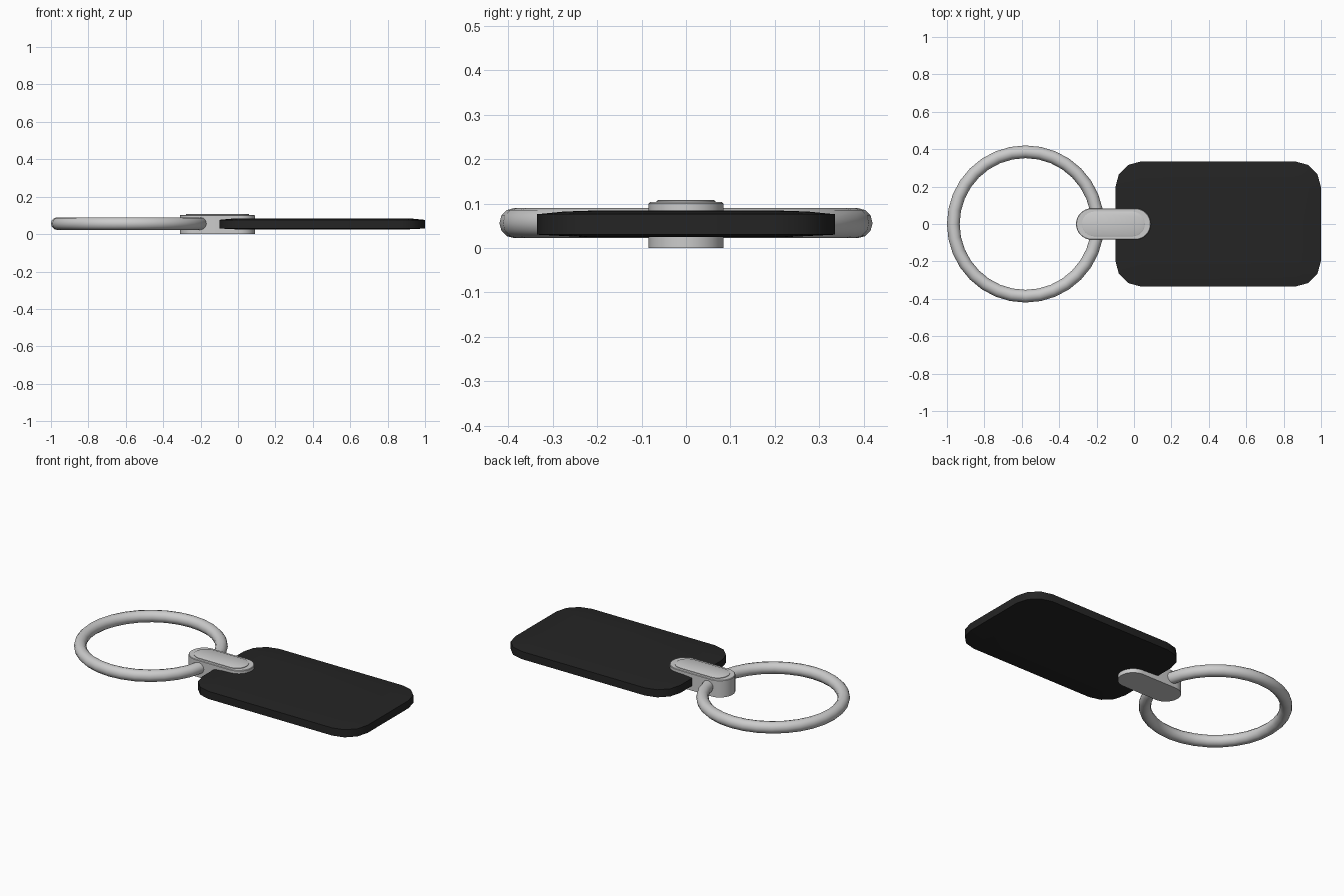
import bpy, bmesh, math

if "Cube" in bpy.data.objects:
    bpy.data.objects.remove(bpy.data.objects["Cube"])

def rounded_rect(x0, x1, hy, r, seg):
    # Outline of a rounded rectangle, counter-clockwise
    pts = []
    corners = [(x1 - r, hy - r, 0), (x0 + r, hy - r, 90),
               (x0 + r, -hy + r, 180), (x1 - r, -hy + r, 270)]
    for cx, cy, a0 in corners:
        for i in range(seg + 1):
            a = math.radians(a0 + 90 * i / seg)
            p = (cx + r * math.cos(a), cy + r * math.sin(a))
            if not pts or math.dist(p, pts[-1]) > 1e-5:
                pts.append(p)
    if math.dist(pts[0], pts[-1]) < 1e-5:
        pts.pop()
    return pts

def stack(name, x0, x1, hy, r, seg, layers, angle):
    # Skin a stack of inset outlines given as (inset, z)
    bm = bmesh.new()
    loops = []
    for inset, z in layers:
        outline = rounded_rect(x0 + inset, x1 - inset, hy - inset,
                               max(r - inset, 0.02), seg)
        loops.append([bm.verts.new((x, y, z)) for x, y in outline])
    n = len(loops[0])
    for a, b in zip(loops, loops[1:]):
        for i in range(n):
            j = (i + 1) % n
            bm.faces.new((a[i], a[j], b[j], b[i]))
    bm.faces.new(loops[0][::-1])
    bm.faces.new(loops[-1])
    bmesh.ops.recalc_face_normals(bm, faces=bm.faces)
    me = bpy.data.meshes.new(name)
    bm.to_mesh(me)
    bm.free()
    ob = bpy.data.objects.new(name, me)
    bpy.context.collection.objects.link(ob)
    smooth(ob, angle)
    return ob

def smooth(ob, angle):
    bpy.ops.object.select_all(action='DESELECT')
    ob.select_set(True)
    bpy.context.view_layer.objects.active = ob
    bpy.ops.object.shade_smooth_by_angle(angle=math.radians(angle))

# Split ring
bpy.ops.mesh.primitive_torus_add(major_segments=32, minor_segments=12,
                                 major_radius=0.386, minor_radius=0.034,
                                 location=(-0.58, 0, 0.056))
ring = bpy.context.object
ring.name = "key_ring"
smooth(ring, 40)

# Dark tag with gently pillowed faces
tag = stack("tag", -0.10, 1.0, 0.335, 0.14, 3,
            [(0.10, 0.025), (0.0, 0.030), (0.0, 0.076), (0.06, 0.082), (0.12, 0.084)], 40)
mat = bpy.data.materials.new("black_leather")
mat.diffuse_color = (0.018, 0.018, 0.018, 1)
mat.use_nodes = True
mat.node_tree.nodes["Principled BSDF"].inputs["Base Color"].default_value = mat.diffuse_color
tag.data.materials.append(mat)

# Connecting clasp joining the ring and the tag
stack("clasp", -0.31, 0.09, 0.084, 0.084, 8,
      [(0.0, 0.0), (0.0, 0.100), (0.003, 0.103), (0.018, 0.103)], 30)

# Raised inlay on the clasp
stack("clasp_inlay", -0.278, 0.058, 0.066, 0.066, 8,
      [(0.0, 0.100), (0.0, 0.106), (0.004, 0.108)], 30)
